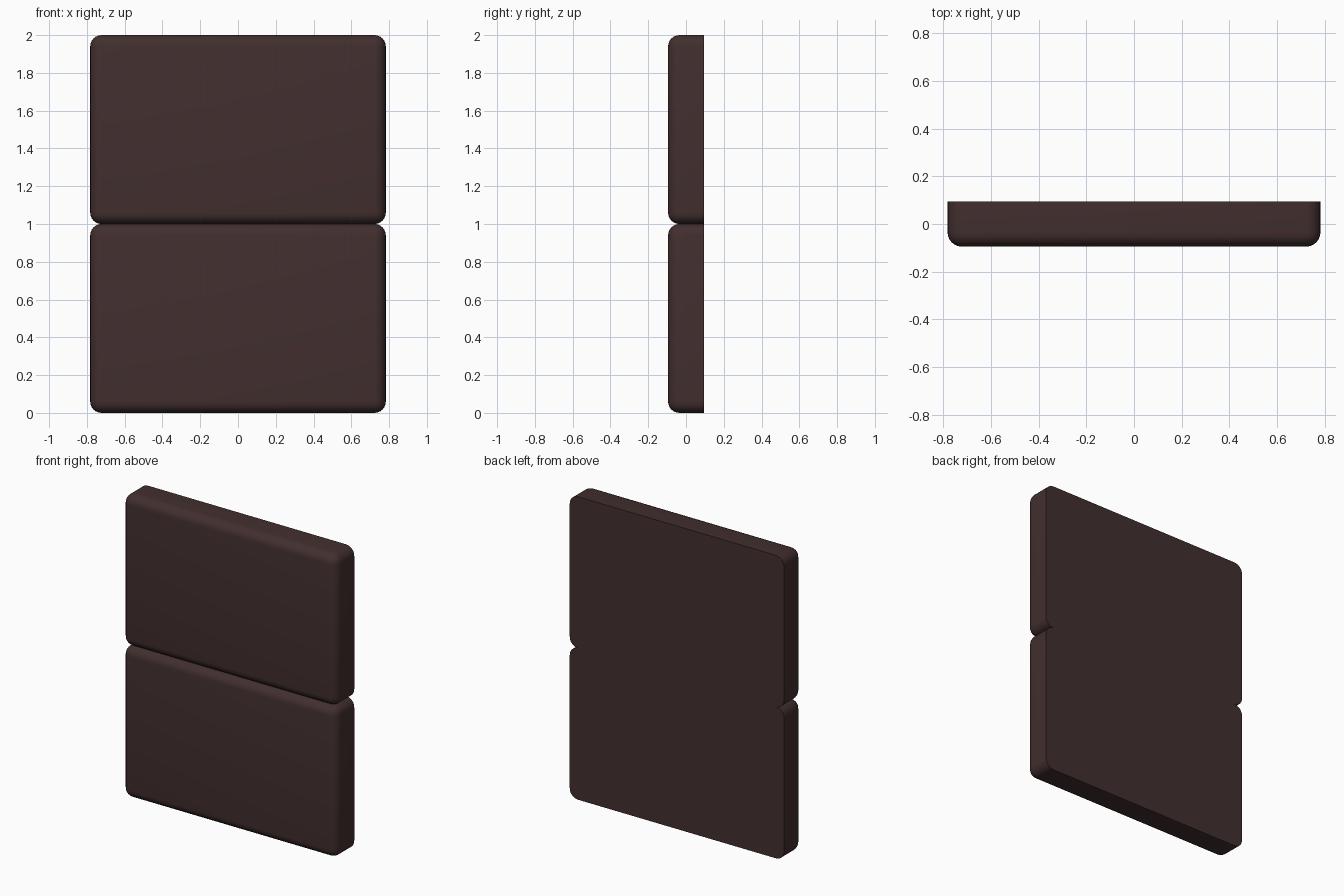
import bpy, bmesh
from mathutils import Matrix

if "Cube" in bpy.data.objects:
    bpy.data.objects.remove(bpy.data.objects["Cube"])

WIDTH, DEPTH, HEIGHT = 1.565, 0.19, 1.0
RADIUS = 0.06

mat = bpy.data.materials.new("dark_brown")
mat.diffuse_color = (0.055, 0.028, 0.028, 1)
mat.use_nodes = True
mat.node_tree.nodes["Principled BSDF"].inputs["Base Color"].default_value = mat.diffuse_color


def cushion_panel(name, z):
    """Block with rounded front and corners, flat sharp-edged back."""
    bm = bmesh.new()
    bmesh.ops.create_cube(bm, size=1.0, matrix=Matrix.Diagonal((WIDTH, DEPTH, HEIGHT, 1)))
    # round every edge except the rim of the back face
    edges = [e for e in bm.edges if any(v.co.y < 0 for v in e.verts)]
    bmesh.ops.bevel(bm, geom=edges, offset=RADIUS, offset_type='OFFSET',
                    segments=6, profile=0.5, affect='EDGES', clamp_overlap=True)
    mesh = bpy.data.meshes.new(name)
    bm.to_mesh(mesh)
    bm.free()
    mesh.materials.append(mat)
    obj = bpy.data.objects.new(name, mesh)
    obj.location.z = z
    bpy.context.collection.objects.link(obj)
    # smooth bevels, crisp back rim
    bpy.ops.object.select_all(action='DESELECT')
    obj.select_set(True)
    bpy.context.view_layer.objects.active = obj
    bpy.ops.object.shade_smooth_by_angle(angle=0.6)
    return obj


# two stacked panels
for i, name in enumerate(("lower_panel", "upper_panel")):
    cushion_panel(name, HEIGHT * (i + 0.5))
